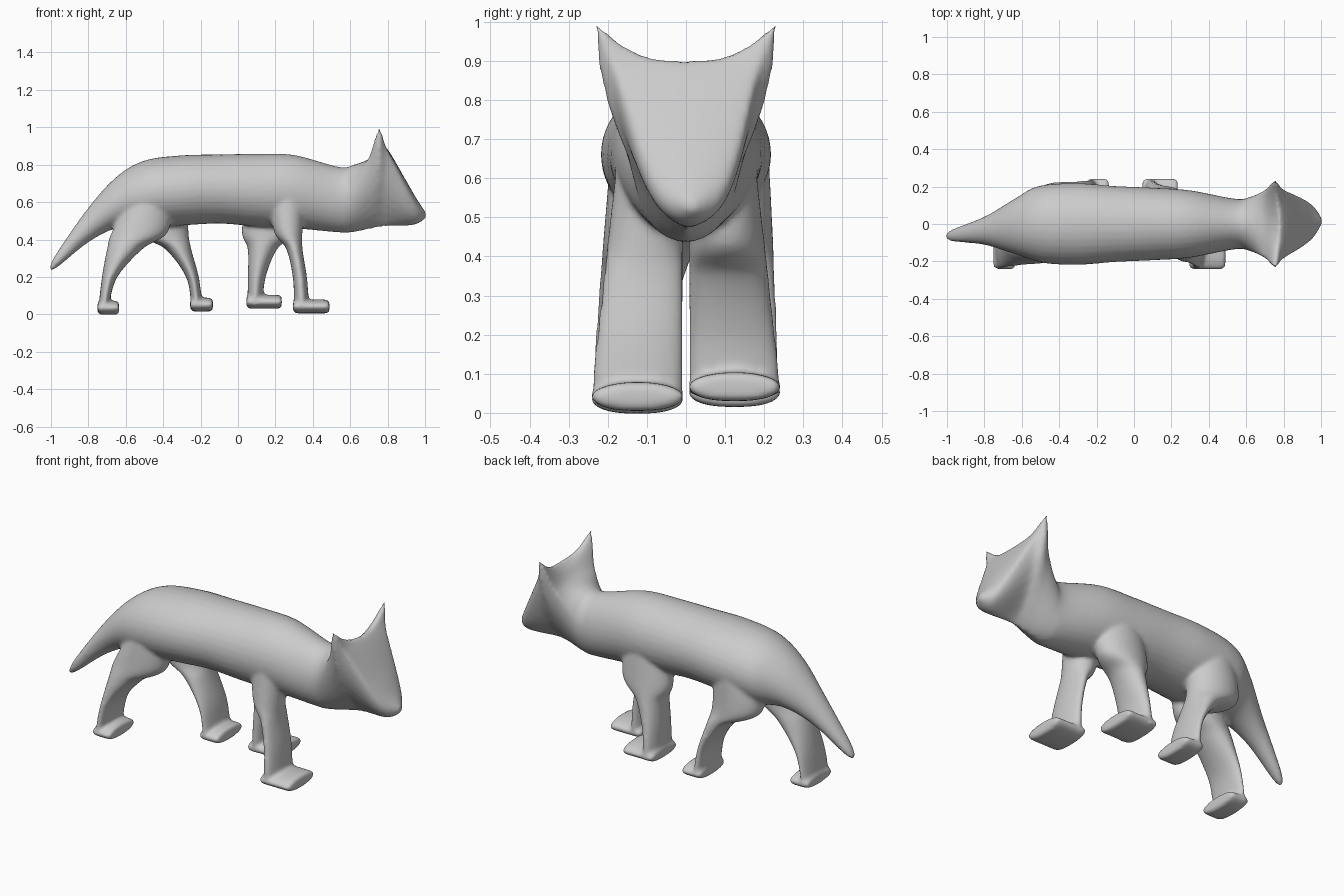
import bpy, bmesh, math
from mathutils import Vector

if "Cube" in bpy.data.objects:
    bpy.data.objects.remove(bpy.data.objects["Cube"], do_unlink=True)

SIDES = 32
bm = bmesh.new()


def clamp(value):
    return min(max(value, 0), 1)


def smooth_stations(rows, steps=8):
    """Catmull-Rom interpolation of the station values."""
    out = []
    for i in range(len(rows) - 1):
        before, start = rows[max(i - 1, 0)], rows[i]
        end, after = rows[i + 1], rows[min(i + 2, len(rows) - 1)]
        for s in range(steps):
            t = s / steps
            out.append([b + (c - a) * t / 2
                        + (a - 2.5 * b + 2 * c - d / 2) * t ** 2
                        + (1.5 * (b - c) + (d - a) / 2) * t ** 3
                        for a, b, c, d in zip(before, start, end, after)])
    return out + [list(rows[-1])]


def loft(rings):
    """Closed skin over a list of rings."""
    rings = [[bm.verts.new(p) for p in ring] for ring in rings]
    for a, b in zip(rings, rings[1:]):
        for i in range(SIDES):
            j = (i + 1) % SIDES
            bm.faces.new((a[i], a[j], b[j], b[i]))
    bm.faces.new(rings[0][::-1])
    bm.faces.new(rings[-1])


def circle():
    for i in range(SIDES):
        angle = math.tau * i / SIDES
        yield math.cos(angle), math.sin(angle)


def upright_ring(x, yc, low, mid, top, width, power):
    """Section across x, widest at mid, pointed below when power is above one."""
    ring = []
    for c, s in circle():
        reach = abs(c) ** power if s < 0 else abs(c)
        if s < 0:
            z = mid + s * (mid - low)
        else:
            # A top below mid dips as a parabola between two ears
            z = mid + (top - mid) * (s if top > mid else s * s)
        ring.append(Vector((x, yc + math.copysign(width * reach, c), z)))
    return ring


def level_ring(z, back, front, yc, width):
    """Flat elliptical section between the back and front edges."""
    return [Vector(((back + front) / 2 + (front - back) / 2 * c,
                    yc + width * s, z)) for c, s in circle()]


# Tail, trunk and neck: x, low, top, half width
trunk = [
    (-1.006, .236, .256, .012),
    (-.965, .252, .335, .034),
    (-.8, .385, .57, .075),
    (-.65, .46, .735, .142),
    (-.5, .46, .822, .205),
    (-.3, .475, .85, .218),
    (-.1, .485, .855, .203),
    (.1, .47, .858, .194),
    (.3, .46, .852, .18),
    (.54, .438, .788, .135),
]
# Head: x, low, top, half width, height of the widest level (ears rise above top)
head = [
    (.62, .44, .8, .145, .68),
    (.7, .455, .83, .183, .84),
    (.755, .465, .88, .232, 1),
    (.795, .47, .888, .188, .885),
    (.9, .473, .713, .13, .67),
    (.96, .485, .61, .083, .565),
    (1.005, .515, .545, .015, .53),
]
spine = [(x, low, top, w, (low + top) / 2) for x, low, top, w in trunk] + head
rings = []
for x, low, top, width, mid in smooth_stations(spine):
    # The tail swings to the right, the cheeks taper to the chin
    swing = .015 * clamp((x - .8) * 5) - .065 * clamp((-.55 - x) / .45)
    taper = 1 + .85 * clamp(1 - abs(x - .77) * 5)
    rings.append(upright_ring(x, swing, low, mid, top, width, taper))
loft(rings)

# Legs: side, sole height, paw length, lean, back and front edges by level
LEVELS = (.05, .2, .35, .45, .7)
legs = {
    "right_front": (-1, .005, .195, .035, (.3, .293, .258, .19, .16),
                    (.38, .368, .345, .345, .36)),
    "left_front": (1, .03, .19, .035, (.05, .053, .052, .02, .06),
                   (.13, .148, .21, .31, .3)),
    "right_hind": (-1, -.002, .115, .025, (-.745, -.727, -.7, -.67, -.53),
                   (-.69, -.645, -.51, -.37, -.36)),
    "left_hind": (1, .015, .122, .015, (-.25, -.278, -.39, -.55, -.5),
                  (-.19, -.21, -.25, -.265, -.27)),
}
for side, sole, length, slope, backs, fronts in legs.values():
    rings = []
    for z, back, front in smooth_stations(list(zip(LEVELS, backs, fronts))):
        lean = slope * clamp((z - .1) / .6)
        rings.append(level_ring(z, back, front, side * (.124 - lean), .116 - lean))
    loft(rings)

    # Paw: a flat oval tube pointing forward
    heel, mid = backs[0] - .006, sole + .037
    rings = []
    for x, k in ((0, .65), (.015, 1), (length - .015, 1), (length, .8)):
        half = .037 * k
        rings.append(upright_ring(heel + x, side * .124, mid - half, mid,
                                  mid + half, .088 + .03 * k, .8))
    loft(rings)

bmesh.ops.recalc_face_normals(bm, faces=bm.faces)
mesh = bpy.data.meshes.new("animal_body")
bm.to_mesh(mesh)
bm.free()
body = bpy.data.objects.new("animal_body", mesh)
bpy.context.collection.objects.link(body)

# Single grey coat
coat = bpy.data.materials.new("grey_coat")
coat.use_nodes = True
colour = (.6, .6, .6, 1)
coat.diffuse_color = colour
coat.node_tree.nodes["Principled BSDF"].inputs["Base Color"].default_value = colour
mesh.materials.append(coat)

# Blend the parts into one soft skin
remesh = body.modifiers.new("blend", 'REMESH')
remesh.mode = 'VOXEL'
remesh.voxel_size = .01
remesh.use_smooth_shade = True
soften = body.modifiers.new("soften", 'SMOOTH')
soften.factor = .5
soften.iterations = 8
